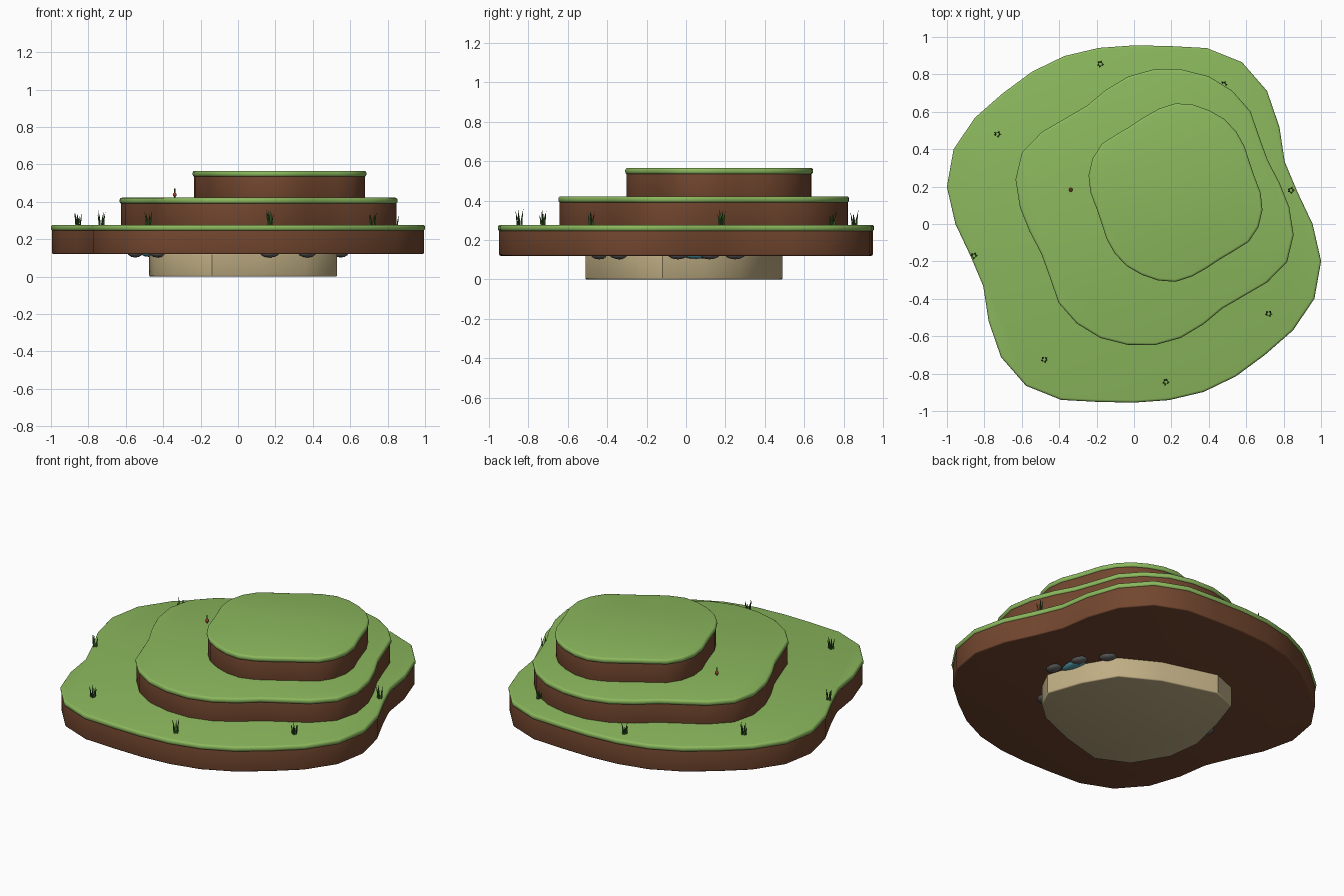
import bpy, bmesh, math, random
from mathutils import Matrix, Vector

if "Cube" in bpy.data.objects:
    bpy.data.objects.remove(bpy.data.objects["Cube"])

random.seed(4)


def material(name, rgb):
    m = bpy.data.materials.new(name)
    m.diffuse_color = (*rgb, 1)
    m.use_nodes = True
    m.node_tree.nodes["Principled BSDF"].inputs["Base Color"].default_value = m.diffuse_color
    return m


GRASS = material("grass", (0.26, 0.48, 0.11))
DIRT = material("dirt", (0.17, 0.062, 0.028))
SAND = material("sand", (0.52, 0.42, 0.23))
ROCK = material("rock", (0.13, 0.13, 0.13))
WATER = material("water", (0.1, 0.4, 0.5))
BLADE = material("blade", (0.045, 0.12, 0.025))
RED = material("red", (0.35, 0.04, 0.02))


def finish(bm, name, mat, angle=35):
    bmesh.ops.recalc_face_normals(bm, faces=bm.faces)
    me = bpy.data.meshes.new(name)
    bm.to_mesh(me)
    bm.free()
    me.materials.append(mat)
    ob = bpy.data.objects.new(name, me)
    bpy.context.collection.objects.link(ob)
    bpy.ops.object.select_all(action='DESELECT')
    ob.select_set(True)
    bpy.context.view_layer.objects.active = ob
    bpy.ops.object.shade_smooth_by_angle(angle=math.radians(angle))
    return ob


def slab(name, outline, centre, z0, z1, bevel, mat, grow=0.0):
    """Slab with rounded rims; outline points are relative to centre."""
    rings = []
    for a in (0, 30, 60, 90):
        rings.append((bevel * (1 - math.sin(math.radians(a))),
                      z0 + bevel * (1 - math.cos(math.radians(a)))))
    rings += [(i, z0 + z1 - z) for i, z in reversed(rings)]
    bm = bmesh.new()
    loops = []
    for inset, z in rings:
        loop = []
        for x, y in outline:
            p = Vector((x, y))
            p *= (p.length + grow - inset) / p.length
            loop.append(bm.verts.new((p.x + centre[0], p.y + centre[1], z)))
        loops.append(loop)
    n = len(outline)
    for a, b in zip(loops, loops[1:]):
        for i in range(n):
            bm.faces.new((a[i], a[(i + 1) % n], b[(i + 1) % n], b[i]))
    bm.faces.new(loops[0][::-1])
    bm.faces.new(loops[-1])
    return finish(bm, name, mat)


def polar(radii):
    """Half-turn symmetric outline from 16 radii."""
    r2 = radii * 2
    return [(r * math.cos(i * math.pi / 16), r * math.sin(i * math.pi / 16))
            for i, r in enumerate(r2)]


# Three terraces: dirt body with a thin grass cap
tiers = [
    ("lower", (0, 0), 0.12, 0.277,
     [.955, .89, .872, .935, 1.006, 1.04, 1.018, .97,
      .955, .96, .972, .98, .99, 1.023, 1.044, 1.02]),
    ("middle", (0.11, 0.09), 0.265, 0.422,
     [.72, .68, .655, .674, .725, .748, .757, .75,
      .738, .713, .679, .652, .673, .724, .767, .758]),
    ("upper", (0.222, 0.168), 0.41, 0.566,
     [.455, .431, .428, .444, .46, .472, .475, .479,
      .477, .457, .437, .429, .442, .472, .48, .474]),
]
for name, centre, z0, z1, radii in tiers:
    shape = polar(radii)
    slab(name + "_dirt", shape, centre, z0, z1 - 0.02, 0.008, DIRT, -0.007)
    slab(name + "_grass", shape, centre, z1 - 0.032, z1, 0.013, GRASS)

# Sandy base
sand = [(.53, -.12), (.46, .09), (.35, .28), (.13, .40), (-.2, .49), (-.35, .43),
        (-.42, .22), (-.475, -.02), (-.45, -.22), (-.33, -.42), (-.14, -.51),
        (.12, -.44), (.36, -.34), (.47, -.24)]
slab("sand_base", sand, (0, 0), 0, 0.125, 0.008, SAND)


def blob(name, x, y, z, size, turn, mat):
    bm = bmesh.new()
    bmesh.ops.create_icosphere(
        bm, subdivisions=2, radius=1,
        matrix=Matrix.Translation((x, y, z)) @ Matrix.Rotation(turn, 4, 'Z')
        @ Matrix.Diagonal((*size, 1)))
    return finish(bm, name, mat, 60)


# Pond stones and water hints tucked under the lowest terrace
for i, (x, y) in enumerate([(.5, .12), (.55, -.04), (.37, -.34), (.17, -.44), (.4, .25),
                            (-.55, -.03), (-.46, .14), (-.43, -.28)]):
    blob(f"stone_{i}", x, y, 0.128, (.055, .042, .026),
         math.atan2(y, x) + math.pi / 2, ROCK)
for i, (x, y) in enumerate([(.48, .05), (-.47, .03)]):
    blob(f"water_{i}", x, y, 0.125, (.05, .09, .02), 0, WATER)


def tuft(name, x, y, z):
    """Five thin leaning blades."""
    bm = bmesh.new()
    for k in range(5):
        a = k * 2.4 + random.uniform(-.4, .4)
        d = Vector((math.cos(a), math.sin(a), 0))
        side = Vector((-d.y, d.x, 0)) * 0.006
        h = random.uniform(.055, .09)
        base = Vector((x, y, z)) + d * 0.008
        tip = bm.verts.new(base + d * 0.013 + Vector((0, 0, h)))
        low = [bm.verts.new(base + o) for o in (side, -side, d * 0.007)]
        mid = [bm.verts.new(base + o * 0.8 + d * 0.004 + Vector((0, 0, h * .5)))
               for o in (side, -side, d * 0.007)]
        for i in range(3):
            j = (i + 1) % 3
            bm.faces.new((low[i], low[j], mid[j], mid[i]))
            bm.faces.new((mid[i], mid[j], tip))
    finish(bm, name, BLADE, 20)


# Grass tufts around the lower terrace
for i, (x, y) in enumerate([(-.18, .855), (.48, .745), (-.73, .48), (.84, .18),
                            (-.855, -.17), (.72, -.48), (-.48, -.725), (.17, -.845)]):
    tuft(f"grass_tuft_{i}", x, y, 0.272)

# Tiny mushroom on the middle terrace
bm = bmesh.new()
bmesh.ops.create_cone(bm, cap_ends=True, segments=8, radius1=.003, radius2=.003, depth=.05,
                      matrix=Matrix.Translation((-.338, .183, .445)))
finish(bm, "mushroom_stem", BLADE)
blob("mushroom_cap", -.338, .183, .438, (.011, .011, .012), 0, RED)
